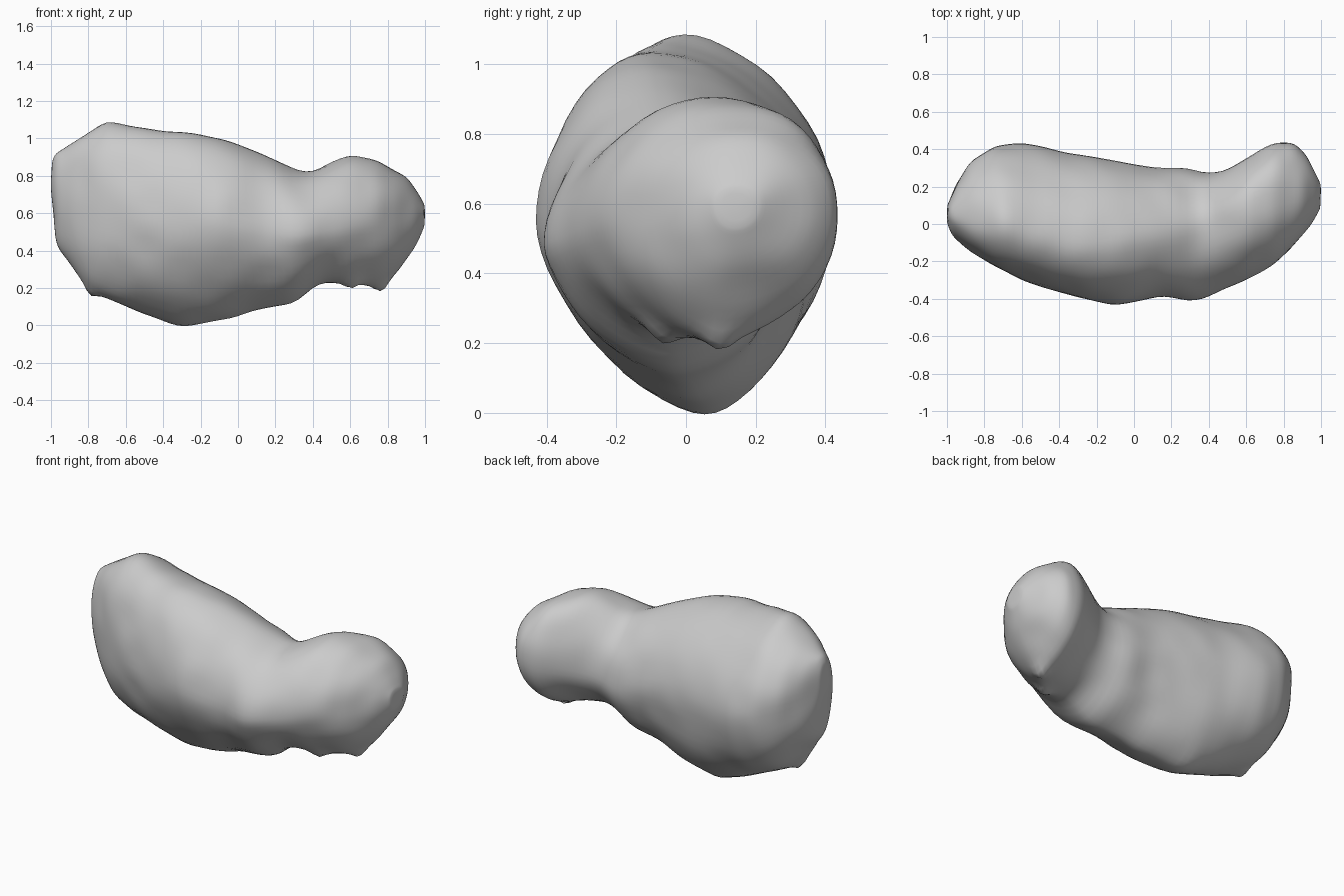
import bpy
import bmesh
from math import cos, sin, pi, exp, copysign
from mathutils import Vector, noise

default_cube = bpy.data.objects.get("Cube")
if default_cube:
    bpy.data.objects.remove(default_cube, do_unlink=True)

SEGMENTS = 56
STATIONS = 76

# Outline profiles along the length of the rock, as (x, offset) points
TOP = [(-1, .87), (-.98, .92), (-.9, .97), (-.7, 1.095), (-.6, 1.075), (-.4, 1.04),
       (-.25, 1.04), (0, .97), (.2, .89), (.31, .83), (.39, .82), (.47, .86),
       (.6, .92), (.75, .885), (.9, .79), (.97, .7), (1, .64)]
BOTTOM = [(-1, .74), (-.975, .45), (-.95, .4), (-.87, .28), (-.8, .18), (-.7, .14),
          (-.6, .1), (-.4, .02), (-.3, -.015), (-.2, .01), (-.03, .03), (.05, .07),
          (.3, .11), (.4, .2), (.46, .23), (.6, .22), (.77, .21), (.85, .28),
          (.95, .42), (1, .54)]
BACK = [(-1, .09), (-.95, .22), (-.87, .34), (-.75, .42), (-.6, .44), (-.4, .39),
        (-.2, .36), (.1, .3), (.27, .31), (.37, .27), (.47, .28), (.6, .35),
        (.75, .44), (.85, .44), (.93, .36), (1, .2)]
FRONT = [(-1, .02), (-.97, -.06), (-.87, -.15), (-.75, -.23), (-.6, -.3),
         (-.4, -.37), (-.1, -.44), (.15, -.39), (.3, -.415), (.4, -.39),
         (.55, -.32), (.75, -.22), (.85, -.13), (.95, 0), (1, .09)]

# Where the crest, keel and flanks of each cross-section lie
CREST = [(-1, .05), (-.7, 0), (-.3, -.11), (0, -.08), (.35, -.02), (.6, .08),
         (.8, .15), (1, .14)]
KEEL = [(-1, .05), (-.81, 0), (-.3, .06), (.3, -.04), (.61, -.04), (.76, .09), (1, .14)]
FLANK = [(-1, .78), (-.97, .68), (-.6, .57), (-.1, .55), (.3, .47), (.7, .54), (1, .6)]

# Fullness of the cross-section in each quadrant
UPPER_BACK = [(-1, 2.3), (-.7, 1.7), (-.4, 1.85), (.3, 1.8), (.6, 2.3), (1, 2.2)]
UPPER_FRONT = [(-1, 2.3), (-.6, 2.1), (-.3, 1.9), (.3, 1.9), (1, 2.1)]
LOWER_BACK = [(-1, 2.2), (-.3, 1.85), (.4, 1.7), (1, 2.1)]
LOWER_FRONT = [(-1, 2.2), (-.3, 1.65), (.4, 1.55), (.65, 1.5), (1, 2.1)]

# Small points jutting from the underside
SPURS = [Vector((-.81, 0, .16)), Vector((.61, -.08, .22)), Vector((.77, .1, .21))]


def sample(profile, x):
    for (x0, v0), (x1, v1) in zip(profile, profile[1:]):
        if x <= x1:
            return v0 + (v1 - v0) * (x - x0) / (x1 - x0)
    return profile[-1][1]


def section_point(x, angle):
    """One point of the four-quadrant rounded cross-section at x."""
    c, s = cos(angle), sin(angle)
    behind, above = c >= 0, s >= 0
    if above:
        apex, limit = sample(CREST, x), sample(TOP, x)
        fullness = UPPER_BACK if behind else UPPER_FRONT
    else:
        apex, limit = sample(KEEL, x), sample(BOTTOM, x)
        fullness = LOWER_BACK if behind else LOWER_FRONT
    exponent = 2 / sample(fullness, x)
    side = sample(BACK if behind else FRONT, x)
    flank = sample(FLANK, x)
    y = apex + (side - apex) * abs(c) ** exponent
    z = flank + (limit - flank) * abs(s) ** exponent
    return Vector((x, y, z))


# Rock body, lofted through closely spaced cross-sections
bm = bmesh.new()
rings = []
for i in range(STATIONS + 1):
    x = -.996 * cos(pi * i / STATIONS)
    rings.append([bm.verts.new(section_point(x, 2 * pi * j / SEGMENTS))
                  for j in range(SEGMENTS)])

for a, b in zip(rings, rings[1:]):
    for j in range(SEGMENTS):
        k = (j + 1) % SEGMENTS
        bm.faces.new((a[j], a[k], b[k], b[j]))

# Rounded tips
for ring in (rings[0], rings[-1]):
    centre = sum((v.co for v in ring), Vector()) / SEGMENTS
    centre.x = copysign(1.004, centre.x)
    tip = bm.verts.new(centre)
    for j in range(SEGMENTS):
        bm.faces.new((ring[j], ring[(j + 1) % SEGMENTS], tip))

# Soften the ridges
for _ in range(4):
    bmesh.ops.smooth_vert(bm, verts=bm.verts, factor=.5,
                          use_axis_x=True, use_axis_y=True, use_axis_z=True)

# Pull out the spurs and add shallow surface undulation
for v in bm.verts:
    v.co.z -= sum(.04 * exp(-((v.co - spur).length / .05) ** 2) for spur in SPURS)
bmesh.ops.recalc_face_normals(bm, faces=bm.faces)
bm.normal_update()
bumps = [(v, v.normal * noise.noise(v.co * 6) * .008) for v in bm.verts]
for v, offset in bumps:
    v.co += offset

mesh = bpy.data.meshes.new("rock_body")
bm.to_mesh(mesh)
bm.free()
rock = bpy.data.objects.new("rock_body", mesh)
bpy.context.collection.objects.link(rock)

# Plain grey stone
stone = bpy.data.materials.new("grey_stone")
stone.use_nodes = True
colour = (.6, .6, .6, 1)
stone.diffuse_color = colour
stone.node_tree.nodes["Principled BSDF"].inputs["Base Color"].default_value = colour
mesh.materials.append(stone)

for obj in bpy.context.selected_objects:
    obj.select_set(False)
rock.select_set(True)
bpy.context.view_layer.objects.active = rock
bpy.ops.object.shade_smooth_by_angle(angle=pi / 2)
